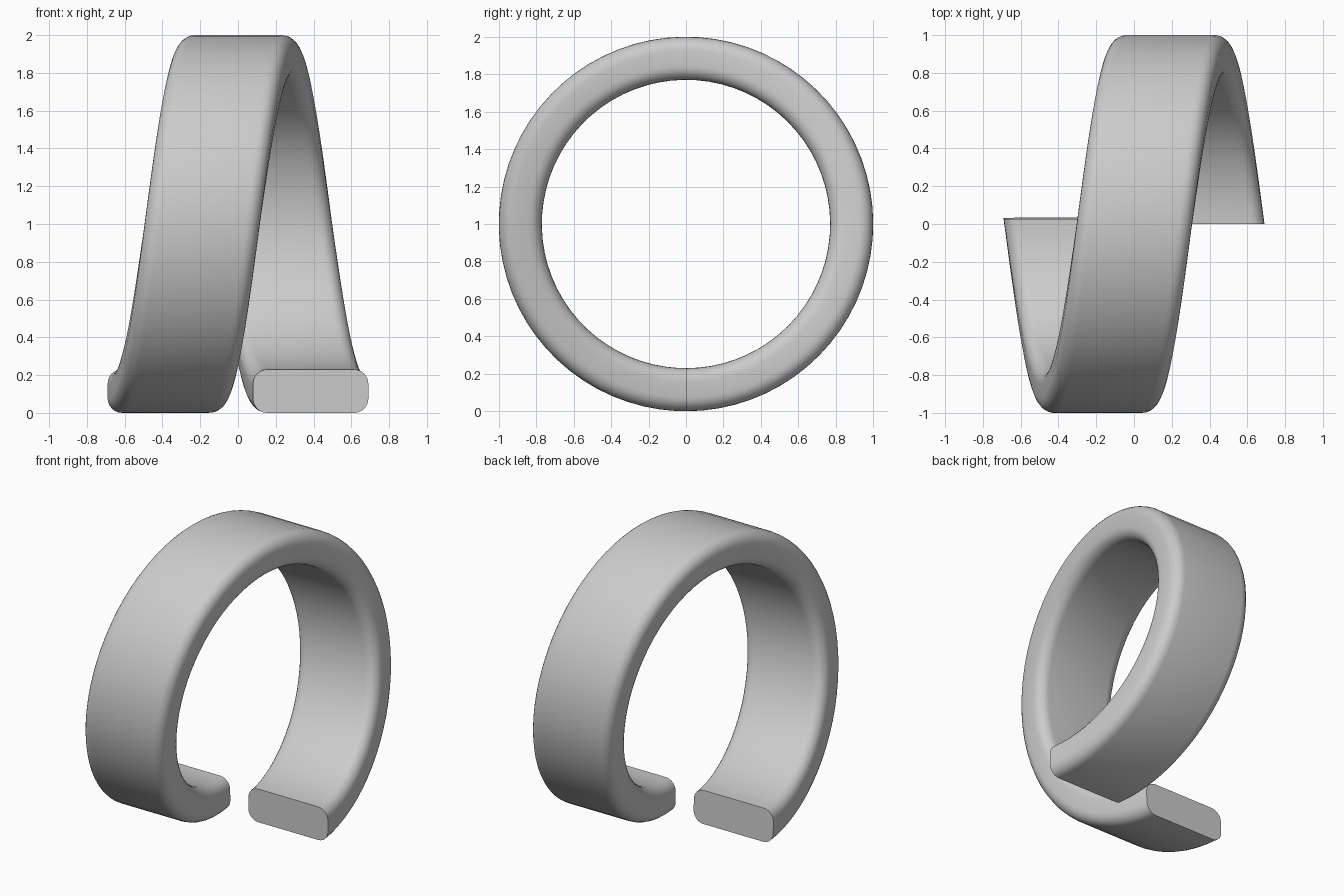
import bpy, bmesh, math

if "Cube" in bpy.data.objects:
    bpy.data.objects.remove(bpy.data.objects["Cube"])

R_OUT, R_IN = 1.0, 0.77       # radial limits of the band
HALF_W, ROUND = 0.305, 0.075  # half width along x, corner radius
SHIFT = 0.385                 # x offset of the band centre at each end
STEPS, SWEEP = 72, math.radians(361.9)

# rounded-rectangle cross-section as (x, radius) pairs
profile = []
for i, (sx, r) in enumerate([(1, R_OUT - ROUND), (-1, R_OUT - ROUND),
                             (-1, R_IN + ROUND), (1, R_IN + ROUND)]):
    for k in range(7):
        a = math.radians(90 * i + 15 * k)
        profile.append((sx * (HALF_W - ROUND) + ROUND * math.cos(a),
                        r + ROUND * math.sin(a)))

# sweep the section once around the x axis while sliding sideways
bm = bmesh.new()
rings = []
for s in range(STEPS + 1):
    t = s / STEPS
    a = SWEEP * t
    cx = SHIFT * (1 - 2 * t)
    rings.append([bm.verts.new((cx + x, r * math.sin(a), 1 - r * math.cos(a)))
                  for x, r in profile])
n = len(profile)
for p, q in zip(rings, rings[1:]):
    for j in range(n):
        k = (j + 1) % n
        bm.faces.new((p[j], p[k], q[k], q[j]))

# flat end caps
bm.faces.new(rings[0])
bm.faces.new(rings[-1])
bmesh.ops.recalc_face_normals(bm, faces=bm.faces[:])

mesh = bpy.data.meshes.new("spiral_band")
bm.to_mesh(mesh)
bm.free()
band = bpy.data.objects.new("spiral_band", mesh)
bpy.context.collection.objects.link(band)
bpy.context.view_layer.objects.active = band
band.select_set(True)
bpy.ops.object.shade_smooth_by_angle(angle=math.radians(30))
